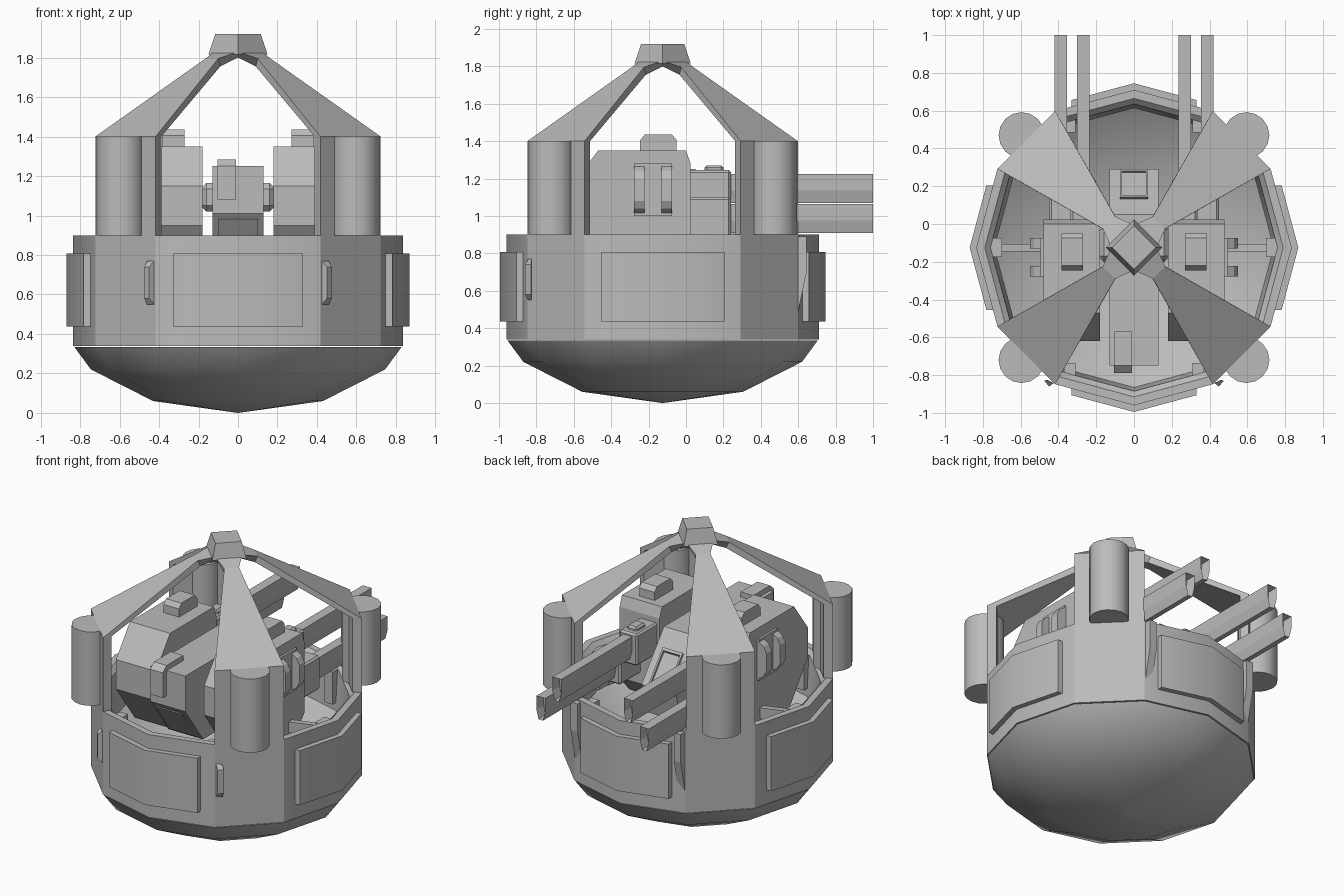
import bpy, bmesh
from math import radians, sin, cos, tan, pi
from mathutils import Matrix

if "Cube" in bpy.data.objects:
    bpy.data.objects.remove(bpy.data.objects["Cube"])

CY = -0.125          # turret axis
R = 0.835            # drum radius
grey = bpy.data.materials.new("hull_grey")
grey.use_nodes = True
grey.diffuse_color = (0.5, 0.5, 0.5, 1)
grey.node_tree.nodes["Principled BSDF"].inputs["Base Color"].default_value = (0.5, 0.5, 0.5, 1)


def make(name, verts, faces, mirror="", smooth=0, shift=0.0, bevel=0):
    """Mesh object with optional mirroring, smoothing angle, shift along y and bevel."""
    bm = bmesh.new()
    vs = [bm.verts.new(v) for v in verts]
    for f in faces:
        bm.faces.new([vs[i] for i in f])
    bmesh.ops.recalc_face_normals(bm, faces=bm.faces)
    if bevel:
        bmesh.ops.bevel(bm, geom=bm.edges[:], offset=bevel, segments=1, affect='EDGES')
    me = bpy.data.meshes.new(name)
    bm.to_mesh(me)
    bm.free()
    me.materials.append(grey)
    if smooth:
        me.shade_smooth()
        me.set_sharp_from_angle(angle=radians(smooth))
    ob = bpy.data.objects.new(name, me)
    ob.location.y = shift
    bpy.context.collection.objects.link(ob)
    if mirror:
        m = ob.modifiers.new("mirror", 'MIRROR')
        m.use_axis = ["X" in mirror, "Y" in mirror, False]
        m.use_mirror_merge = False
    return ob


def loft(name, rings, **kw):
    """Skin equal-length rings and cap both ends."""
    n = len(rings[0])
    faces = [list(range(n)), [(len(rings) - 1) * n + i for i in range(n)]]
    for k in range(len(rings) - 1):
        for i in range(n):
            j = (i + 1) % n
            faces.append((k * n + i, k * n + j, (k + 1) * n + j, (k + 1) * n + i))
    return make(name, [v for r in rings for v in r], faces, **kw)


def prism_x(name, prof, x0, x1, **kw):
    return loft(name, [[(x, a, b) for a, b in prof] for x in (x0, x1)], **kw)


def prism_y(name, prof, y0, y1, **kw):
    return loft(name, [[(a, y, b) for a, b in prof] for y in (y0, y1)], **kw)


def box(name, x, y, z, **kw):
    return prism_x(name, [(y[0], z[0]), (y[1], z[0]), (y[1], z[1]), (y[0], z[1])], *x, **kw)


def ring(r, z, n=12, cx=0, cy=0):
    return [(cx + r * cos(2 * pi * i / n), cy + r * sin(2 * pi * i / n), z) for i in range(n)]


# Rounded underside
loft("lower_dome", [ring(0.002, 0), ring(0.43, 0.06), ring(0.745, 0.22), ring(0.83, 0.335)],
     smooth=40, shift=CY)

# Open drum with a chamfered rim and a bowl-shaped floor
drum = loft("drum", [ring(R, 0.34), ring(R, 0.9), ring(0.79, 0.9), ring(0.76, 0.87),
                     ring(0.74, 0.6), ring(0.48, 0.42), ring(0.01, 0.35)], smooth=38, shift=CY)
for e in drum.data.edges:
    a, b = [drum.data.vertices[i].co for i in e.vertices]
    if abs(a.z - b.z) > 0.5 and min(abs(a.x), abs(a.y)) > 0.1:
        e.use_edge_sharp = True

# Bent armour panels on the four sides
W, T = 0.33, tan(radians(15))
for k, side in enumerate(("left", "back", "right", "front")):
    plan = [(r - abs(s) * T, s) for r, s in ((0.82, W), (0.87, W), (0.87, 0), (0.87, -W), (0.82, -W), (0.82, 0))]
    p = loft(side + "_panel", [[(a, b, z) for a, b in plan] for z in (0.437, 0.807)], smooth=35, shift=CY)
    p.data.transform(Matrix.Rotation(k * pi / 2, 4, 'Z'))

# Corner posts, pods and roof arms
A, B = (R * 0.5, R * cos(pi / 6)), (R * cos(pi / 6), R * 0.5)
A2, B2 = [(a * 0.93, b * 0.93) for a, b in (A, B)]
loft("corner_posts", [[(*p, z) for p in (A, B, B2, A2)] for z in (0.9, 1.4)], mirror="XY", shift=CY)
loft("corner_pods", [ring(0.122, z, 16, 0.595, 0.595) for z in (0.9, 1.4)],
     mirror="XY", smooth=40, shift=CY)
loft("roof_arms", [
    [(*A, 1.4), (*B, 1.4), (*B2, 1.4), (*A2, 1.4)],
    [(0.1, 0.165, 1.795), (0.165, 0.1, 1.795), (0.15, 0.09, 1.755), (0.09, 0.15, 1.755)],
    [(0, 0.12, 1.83), (0.12, 0, 1.83), (0.002, 0, 1.8), (0, 0.002, 1.8)]], mirror="XY", shift=CY)
loft("roof_cap", [ring(0.15, 1.815, 4), ring(0.145, 1.83, 4), ring(0.115, 1.92, 4)], shift=CY)

# Small fittings on the drum wall
loft("front_wall_plates", [
    [(0.425, -0.718, 0.55), (0.425, -0.718, 0.77), (0.46, -0.7, 0.77), (0.46, -0.7, 0.55)],
    [(0.45, -0.735, 0.58), (0.45, -0.735, 0.74), (0.475, -0.705, 0.74), (0.475, -0.705, 0.58)]],
    mirror="X", shift=CY)
prism_x("back_wall_fins", [(0.7, 0.49), (0.725, 0.49), (0.77, 0.7), (0.77, 0.89), (0.7, 0.89)],
        0.36, 0.412, mirror="X", shift=CY)

# Brackets inside the rim
box("side_brackets", (0.70, 0.77), (-0.05, 0.05), (0.62, 0.87), mirror="X", shift=CY)
prism_y("side_struts", [(0.46, 0.74), (0.72, 0.66), (0.72, 0.84), (0.46, 0.8)], -0.02, 0.02,
        mirror="X", shift=CY)
box("end_brackets", (0.31, 0.37), (0.61, 0.68), (0.65, 0.87), mirror="XY", shift=CY)

# Gun housings
prism_x("gun_housings", [(-0.47, 1.35), (0, 1.35), (0.025, 1.28), (0.025, 0.8), (-0.08, 0.68),
                         (-0.42, 0.68), (-0.62, 0.95), (-0.62, 1.15)], 0.18, 0.48, mirror="X")
prism_x("housing_hatches", [(-0.245, 1.34), (-0.245, 1.405), (-0.22, 1.435), (-0.075, 1.435),
                            (-0.05, 1.405), (-0.05, 1.34)], 0.27, 0.385, mirror="X")
for label, y0 in (("front", -0.278), ("rear", -0.13)):
    prism_y(label + "_side_lugs", [(0.47, 1.0), (0.53, 1.04), (0.55, 1.08), (0.55, 1.2), (0.53, 1.24),
                                   (0.47, 1.28)], y0, y0 + 0.055, mirror="X")
box("side_lug_bases", (0.47, 0.495), (-0.278, -0.075), (1.0, 1.28), mirror="X")

# Gun sleeves and barrels: inner one high, outer one low
box("upper_sleeves", (0.2, 0.335), (0.01, 0.24), (1.03, 1.245), mirror="X", bevel=0.012)
box("lower_sleeves", (0.325, 0.45), (0.01, 0.24), (0.87, 1.1), mirror="X", bevel=0.012)
box("sleeve_caps", (0.23, 0.305), (0.1, 0.2), (1.23, 1.27), mirror="X", bevel=0.012)
for label, cx, top in (("inner", 0.268, 1.225), ("outer", 0.388, 1.065)):
    w = 0.033
    ob = prism_y(label + "_barrels", [(cx - w, top), (cx + w, top), (cx + w, top - 0.09),
                                      (cx + w * 0.5, top - 0.155), (cx - w * 0.5, top - 0.155),
                                      (cx - w, top - 0.09)], 0.0, 1.0, mirror="X")
    bm = bmesh.new()
    bm.from_mesh(ob.data)
    muzzle = [f for f in bm.faces if f.normal.y > 0.9]
    bmesh.ops.inset_region(bm, faces=muzzle, thickness=0.014)
    bmesh.ops.translate(bm, verts=muzzle[0].verts[:], vec=(0, -0.06, 0))
    bm.to_mesh(ob.data)
    bm.free()

# Central cab with sight, chin window and rear window
prism_x("cab", [(-0.75, 1.25), (0.05, 1.25), (0.29, 0.95), (0.25, 0.75), (-0.56, 0.75), (-0.75, 1.01)],
        -0.13, 0.13)
prism_x("sight", [(-0.57, 1.24), (-0.57, 1.285), (-0.75, 1.285), (-0.79, 1.25), (-0.79, 1.08), (-0.74, 1.08)],
        -0.105, -0.01)
prism_x("chin_window", [(-0.738, 0.985), (-0.742, 0.98), (-0.587, 0.768), (-0.58, 0.775)], -0.1, 0.1)
for label, y0 in (("upper", 0.13), ("lower", 0.268)):
    y1 = y0 + 0.012
    z0, z1 = [1.25 - (v - 0.05) * 1.25 for v in (y0, y1)]
    prism_x(label + "_window_bar", [(y0, z0 - 0.01), (y1, z1 - 0.01), (y1 + 0.012, z1 + 0.01),
                                    (y0 + 0.012, z0 + 0.01)], -0.075, 0.075)
prism_x("window_side_bars", [(0.13, 1.14), (0.28, 0.953), (0.292, 0.973), (0.142, 1.16)],
        0.063, 0.075, mirror="X")

# Axle joining cab and guns
box("axle", (-0.19, 0.19), (-0.2, 0.0), (1.02, 1.165), bevel=0.03)
